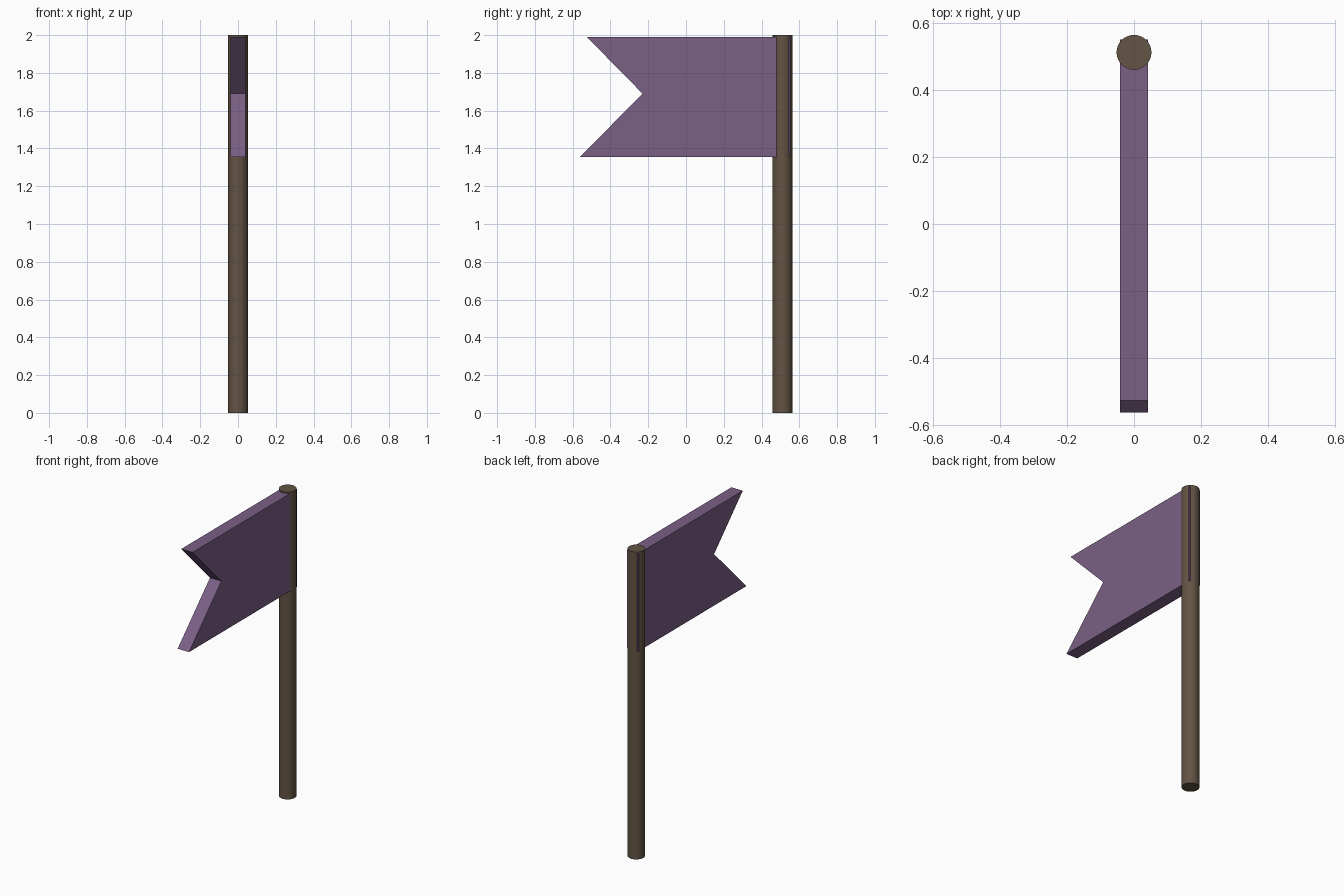
import bpy
import bmesh

cube = bpy.data.objects.get("Cube")
if cube:
    bpy.data.objects.remove(cube, do_unlink=True)


def make_material(name, rgb):
    mat = bpy.data.materials.new(name)
    mat.use_nodes = True
    color = (*rgb, 1.0)
    mat.diffuse_color = color
    mat.node_tree.nodes["Principled BSDF"].inputs["Base Color"].default_value = color
    return mat


wood = make_material("brown wood", (0.125, 0.088, 0.058))
cloth = make_material("purple cloth", (0.195, 0.115, 0.235))

# Round pole
HEIGHT, RADIUS, POLE_Y = 2.0, 0.052, 0.511
bpy.ops.mesh.primitive_cylinder_add(vertices=32, radius=RADIUS, depth=HEIGHT,
                                    location=(0, POLE_Y, HEIGHT / 2))
pole = bpy.context.object
pole.name = "pole"
pole.data.materials.append(wood)
bpy.ops.object.shade_smooth_by_angle()

# Swallow-tailed flag: side profile (y, z) extruded across its thickness
HALF = 0.041
profile = [(0.55, 1.355), (0.55, 1.99), (-0.525, 1.99), (-0.23, 1.69), (-0.562, 1.355)]
bm = bmesh.new()
side = bm.faces.new([bm.verts.new((-HALF, y, z)) for y, z in profile])
result = bmesh.ops.extrude_face_region(bm, geom=[side])
moved = [v for v in result["geom"] if isinstance(v, bmesh.types.BMVert)]
bmesh.ops.translate(bm, verts=moved, vec=(2 * HALF, 0, 0))
bmesh.ops.recalc_face_normals(bm, faces=bm.faces)
mesh = bpy.data.meshes.new("flag")
bm.to_mesh(mesh)
bm.free()
mesh.materials.append(cloth)
flag = bpy.data.objects.new("flag", mesh)
bpy.context.collection.objects.link(flag)
